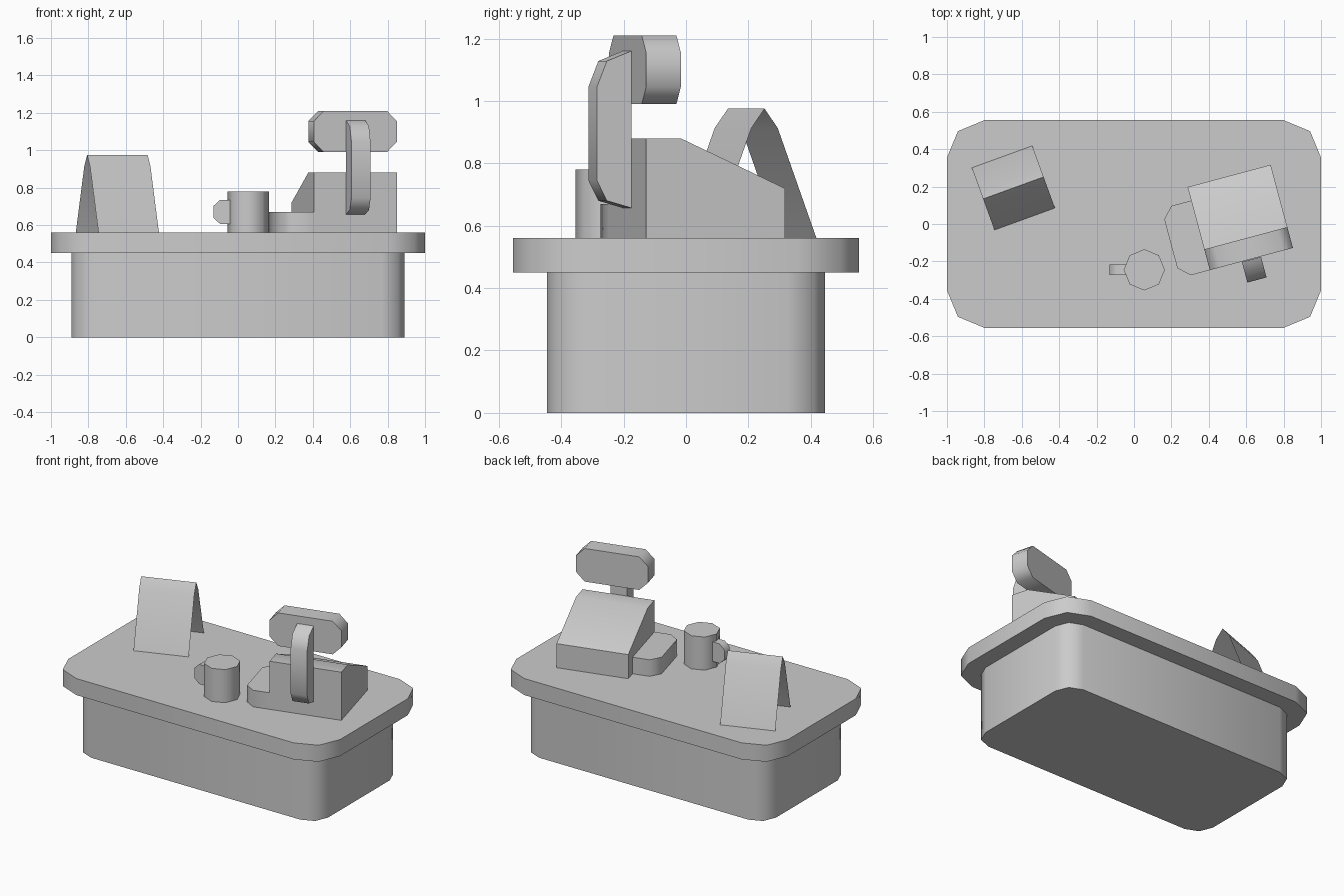
import bpy, bmesh, math
from mathutils import Matrix, Vector

if "Cube" in bpy.data.objects:
    bpy.data.objects.remove(bpy.data.objects["Cube"])

TOP = 0.56  # counter surface height
UPRIGHT = lambda p, d: Vector((p[0], p[1], d))   # outline in plan, extruded in z
SIDEWAYS = lambda p, d: Vector((d, p[0], p[1]))  # outline in y-z, extruded in x
FACING = lambda p, d: Vector((p[0], d, p[1]))    # outline in x-z, extruded in y


def place(x, y, degrees):
    return Matrix.Translation((x, y, 0)) @ Matrix.Rotation(math.radians(degrees), 4, 'Z')


def prism(name, outline, lo, hi, to3d, frame=Matrix(), solid=True):
    bm = bmesh.new()
    a = [bm.verts.new(to3d(p, lo)) for p in outline]
    b = [bm.verts.new(to3d(p, hi)) for p in outline]
    n = len(outline)
    for i in range(n if solid else n - 1):
        j = (i + 1) % n
        bm.faces.new((a[i], a[j], b[j], b[i]))
    if solid:
        bm.faces.new(a[::-1])
        bm.faces.new(b)
        bmesh.ops.recalc_face_normals(bm, faces=bm.faces[:])
    mesh = bpy.data.meshes.new(name)
    bm.to_mesh(mesh)
    bm.free()
    obj = bpy.data.objects.new(name, mesh)
    bpy.context.collection.objects.link(obj)
    obj.matrix_world = frame
    bpy.ops.object.select_all(action='DESELECT')
    obj.select_set(True)
    bpy.context.view_layer.objects.active = obj
    bpy.ops.object.shade_smooth_by_angle(angle=math.radians(50))
    return obj


def rounded(hx, hy, r, steps, cy=0.0):
    pts = []
    corners = ((1, 1), (-1, 1), (-1, -1), (1, -1))
    for k, (sx, sy) in enumerate(corners):
        for i in range(steps + 1):
            t = math.pi / 2 * (k + i / steps)
            pts.append((sx * (hx - r) + r * math.cos(t),
                        cy + sy * (hy - r) + r * math.sin(t)))
    return pts


# Counter
prism("counter_base", rounded(0.89, 0.445, 0.12, 2), 0, 0.45, UPRIGHT)
prism("counter_top", rounded(1.0, 0.555, 0.2, 2), 0.45, TOP, UPRIGHT)

# Folded tent card, a single open sheet
tent = [(-0.177, TOP), (-0.045, 0.913), (0, 0.975), (0.045, 0.913), (0.177, TOP)]
prism("tent_card", tent, -0.172, 0.172, SIDEWAYS, place(-0.645, 0.193, 20), solid=False)

# Cup with handle
cup = place(0.055, -0.245, 0)
ring = [(0.11 * math.cos(i * math.pi / 4), 0.11 * math.sin(i * math.pi / 4)) for i in range(8)]
prism("cup", ring, TOP, 0.78, UPRIGHT, cup)
handle = [(-0.09, 0.605), (-0.15, 0.605), (-0.185, 0.637),
          (-0.185, 0.703), (-0.15, 0.735), (-0.09, 0.735)]
prism("cup_handle", handle, -0.028, 0.028, FACING, cup)

# Cash register, turned on the counter
reg = place(0.568, 0.035, 15)
body = [(-0.23, TOP), (0.23, TOP), (0.23, 0.72), (-0.115, 0.88), (-0.23, 0.88)]
prism("register_body", body, -0.23, 0.23, SIDEWAYS, reg)
side = [(-0.23, -0.23), (-0.23, 0.155), (-0.34, 0.155),
        (-0.395, 0.095), (-0.395, -0.175), (-0.335, -0.23)]
prism("register_side_tray", side, TOP, 0.67, UPRIGHT, reg)

# Display and the post that carries it
c = 0.055
display = [(sx * (0.23 - dx), 1.10 + sz * (0.11 - dz))
           for sx, sz, dx, dz in ((1, 1, 0, c), (1, 1, c, 0), (-1, 1, c, 0), (-1, 1, 0, c),
                                  (-1, -1, 0, c), (-1, -1, c, 0), (1, -1, c, 0), (1, -1, 0, c))]
prism("register_display", display, -0.23, -0.115, FACING, reg)
post = [(-0.232, 0.657), (-0.313, 0.68), (-0.346, 0.745),
        (-0.346, 1.045), (-0.313, 1.128), (-0.232, 1.16)]
prism("display_post", post, -0.053, 0.053, SIDEWAYS, reg)
